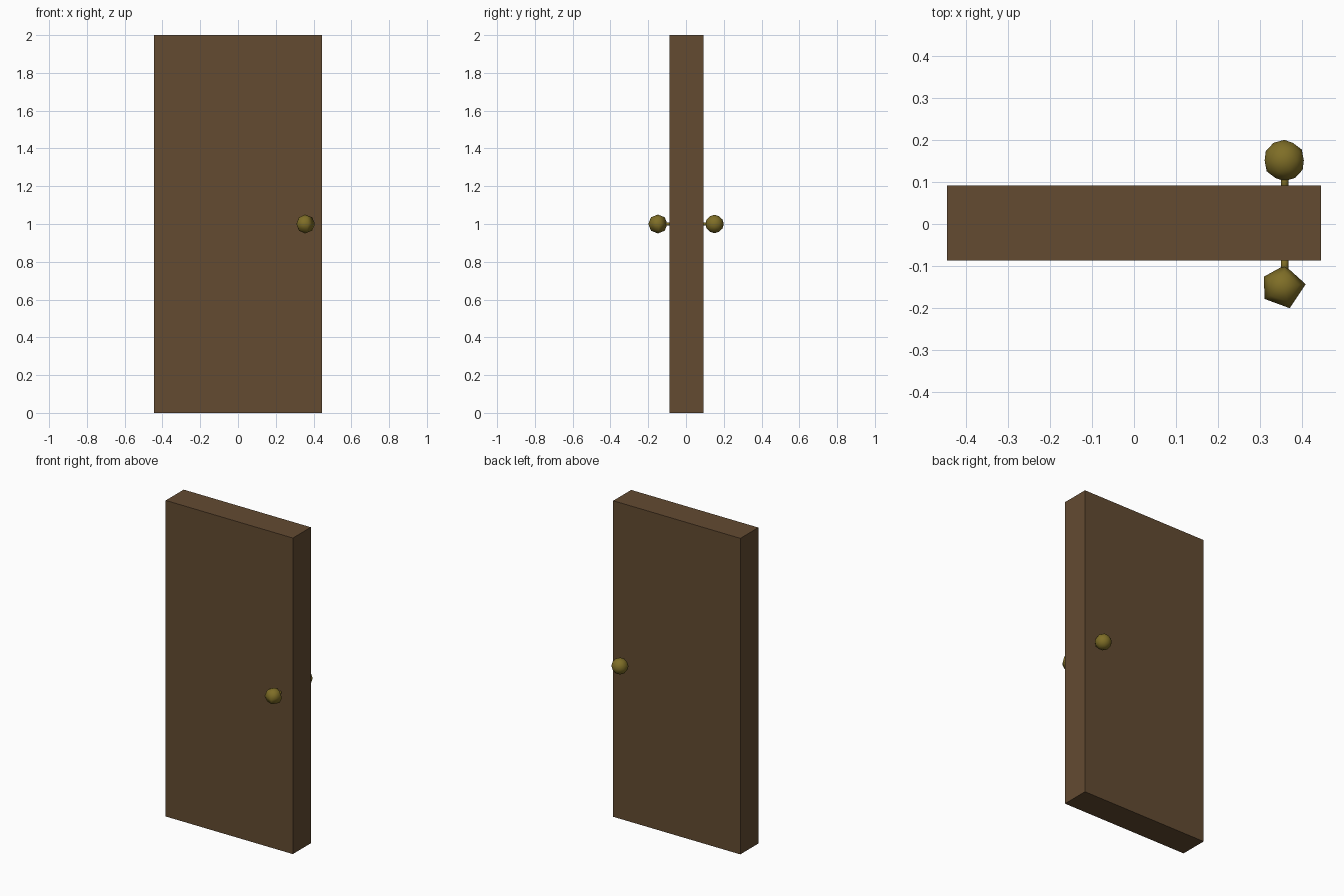
import bpy, bmesh, math
from mathutils import Matrix, Vector

if "Cube" in bpy.data.objects:
    bpy.data.objects.remove(bpy.data.objects["Cube"])


def material(name, rgb):
    m = bpy.data.materials.new(name)
    m.diffuse_color = (*rgb, 1)
    m.use_nodes = True
    m.node_tree.nodes["Principled BSDF"].inputs["Base Color"].default_value = m.diffuse_color
    return m


WOOD = material("brown wood", (0.125, 0.070, 0.031))
BRASS = material("dull brass", (0.212, 0.156, 0.020))


def finish(name, bm, mat, smooth=False):
    bmesh.ops.recalc_face_normals(bm, faces=bm.faces)
    for f in bm.faces:
        f.smooth = smooth
    me = bpy.data.meshes.new(name)
    bm.to_mesh(me)
    bm.free()
    me.materials.append(mat)
    ob = bpy.data.objects.new(name, me)
    bpy.context.collection.objects.link(ob)
    return ob


# door slab
Y0, Y1 = -0.087, 0.092
bm = bmesh.new()
bmesh.ops.create_cube(bm, size=1)
for v in bm.verts:
    v.co = Vector((v.co.x * 0.89, v.co.y * (Y1 - Y0) + (Y0 + Y1) / 2, v.co.z * 2 + 1))
finish("door_panel", bm, WOOD)


# thin stems, sunk slightly into the slab and the knobs
def stem(name, a, b):
    bm = bmesh.new()
    rot = Matrix.Rotation(math.pi / 2, 4, 'X')
    bmesh.ops.create_cone(bm, cap_ends=True, segments=8, radius1=0.009, radius2=0.009,
                          depth=abs(b - a),
                          matrix=Matrix.Translation((0.358, (a + b) / 2, 1)) @ rot)
    finish(name, bm, BRASS, True)


stem("front_stem", -0.115, -0.08)
stem("back_stem", 0.08, 0.12)

# back knob: coarse ball with a pole pointing to the stem
bm = bmesh.new()
bmesh.ops.create_icosphere(
    bm, subdivisions=2, radius=0.049,
    matrix=Matrix.Translation((0.357, 0.151, 1)) @ Matrix.Rotation(math.pi / 2, 4, 'X'))
finish("back_knob", bm, BRASS, True)

# front knob: ball with a five-sided plan and an eight-sided profile
plan = [(0.408, -0.143), (0.358, -0.098), (0.309, -0.125), (0.310, -0.178), (0.370, -0.2)]
cx, cy = 0.355, -0.149
bm = bmesh.new()
for lat in (-45, 0, 45):
    c, s = math.cos(math.radians(lat)), math.sin(math.radians(lat))
    for x, y in plan:
        bm.verts.new((cx + (x - cx) * c, cy + (y - cy) * c, 1 + 0.05 * s))
for z in (0.95, 1.05):
    bm.verts.new((cx, cy, z))
bmesh.ops.convex_hull(bm, input=bm.verts)
finish("front_knob", bm, BRASS, True)
